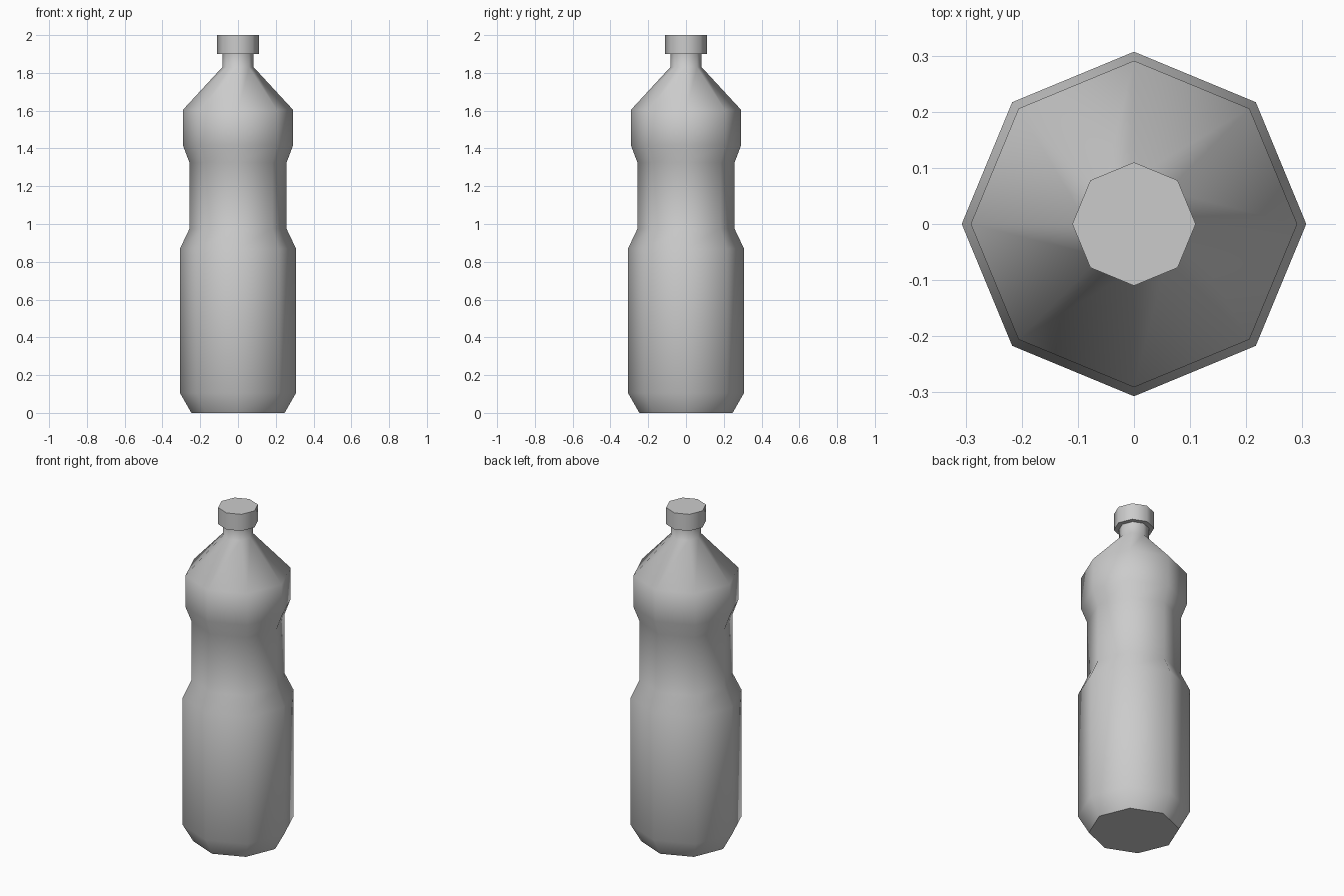
import bpy
import bmesh
import math

SIDES = 8

cube = bpy.data.objects.get("Cube")
if cube:
    bpy.data.objects.remove(cube, do_unlink=True)


def make_material(name, color):
    mat = bpy.data.materials.new(name)
    mat.use_nodes = True
    mat.diffuse_color = color
    mat.node_tree.nodes["Principled BSDF"].inputs["Base Color"].default_value = color
    return mat


def lathe(name, profile, mat):
    """Turn a (radius, height) profile into a closed eight-sided solid."""
    bm = bmesh.new()
    rings = []
    for radius, z in profile:
        angles = [math.tau * i / SIDES for i in range(SIDES)]
        rings.append([bm.verts.new((radius * math.cos(a), radius * math.sin(a), z))
                      for a in angles])
    for low, high in zip(rings, rings[1:]):
        for i in range(SIDES):
            j = (i + 1) % SIDES
            bm.faces.new((low[i], low[j], high[j], high[i]))
    bm.faces.new(rings[0][::-1])
    bm.faces.new(rings[-1])
    bmesh.ops.recalc_face_normals(bm, faces=bm.faces[:])

    mesh = bpy.data.meshes.new(name)
    bm.to_mesh(mesh)
    bm.free()
    mesh.materials.append(mat)
    obj = bpy.data.objects.new(name, mesh)
    bpy.context.collection.objects.link(obj)

    # Smooth around the sides, crisp at the end caps
    bpy.ops.object.select_all(action="DESELECT")
    obj.select_set(True)
    bpy.context.view_layer.objects.active = obj
    bpy.ops.object.shade_smooth_by_angle(angle=math.radians(50))
    return obj


grey = make_material("light_grey", (0.6, 0.6, 0.6, 1))

# Bottle: chamfered base, lower body, grip waist, upper bulge, shoulder, neck
lathe("bottle_body", [
    (0.247, 0), (0.307, 0.105), (0.307, 0.87),
    (0.257, 0.975), (0.257, 1.325),
    (0.291, 1.415), (0.291, 1.605),
    (0.083, 1.83), (0.083, 1.9),
], grey)

# Screw cap
lathe("bottle_cap", [(0.11, 1.9), (0.11, 2)], grey)
